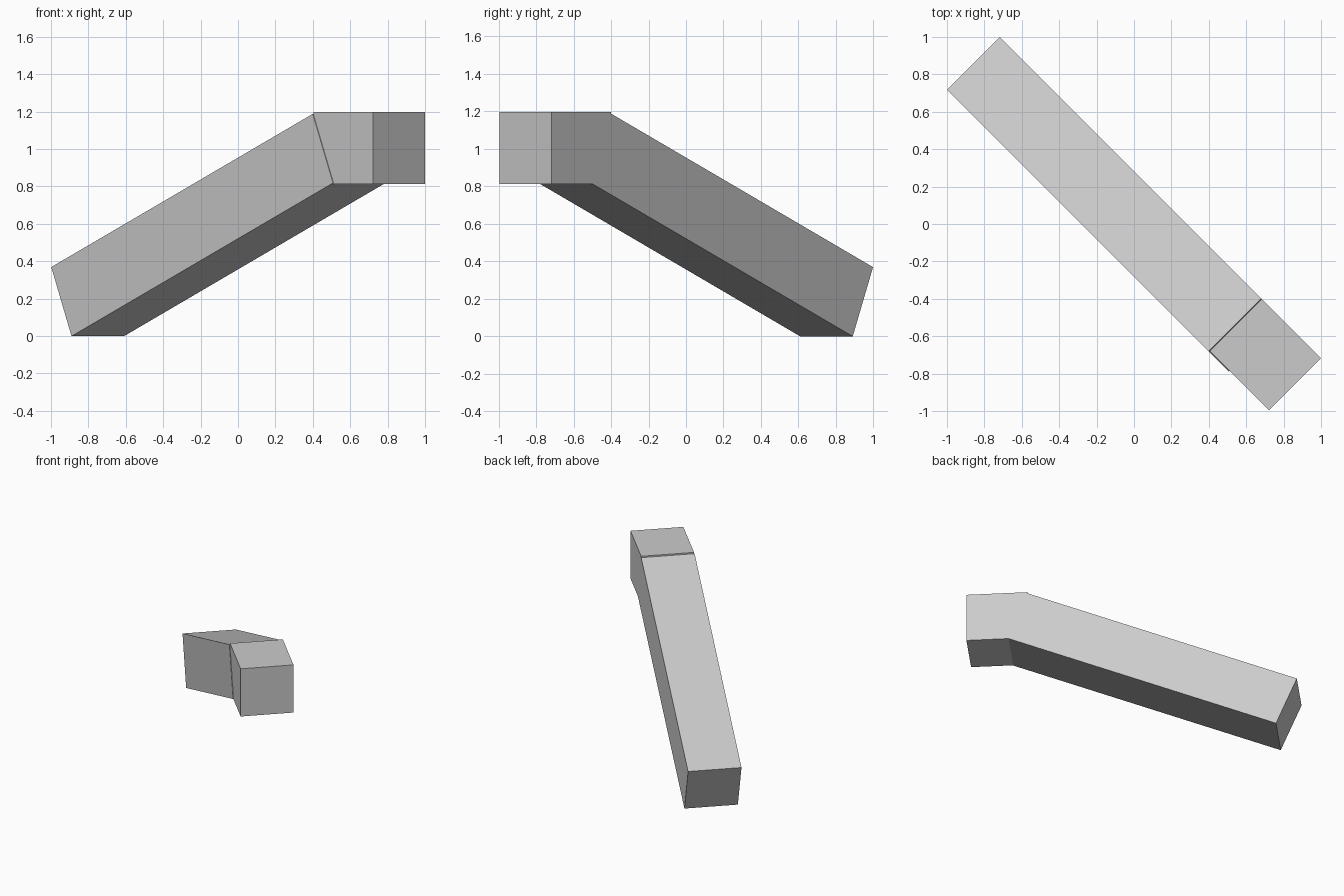
import bpy
import math

if "Cube" in bpy.data.objects:
    bpy.data.objects.remove(bpy.data.objects["Cube"])

DIAGONAL = math.radians(-45)


def beam(name, s, w, z, size, tilt=0.0):
    """Box at s along the diagonal and w across it, optionally tilted upward."""
    c, n = math.cos(DIAGONAL), math.sin(DIAGONAL)
    bpy.ops.mesh.primitive_cube_add(
        size=1,
        location=(s * c - w * n, s * n + w * c, z),
        rotation=(0, -math.radians(tilt), DIAGONAL),
    )
    ob = bpy.context.object
    ob.name = name
    ob.scale = size
    bpy.ops.object.transform_apply(location=False, rotation=False, scale=True)
    return ob


# Long sloping arm
beam("sloping_arm", -0.1485, 0.0, 0.5935, (2.14, 0.397, 0.40), tilt=22.5)

# Short level end, slightly narrower on one side and a touch higher
beam("level_end", 0.99, 0.002, 1.0055, (0.448, 0.393, 0.385))
